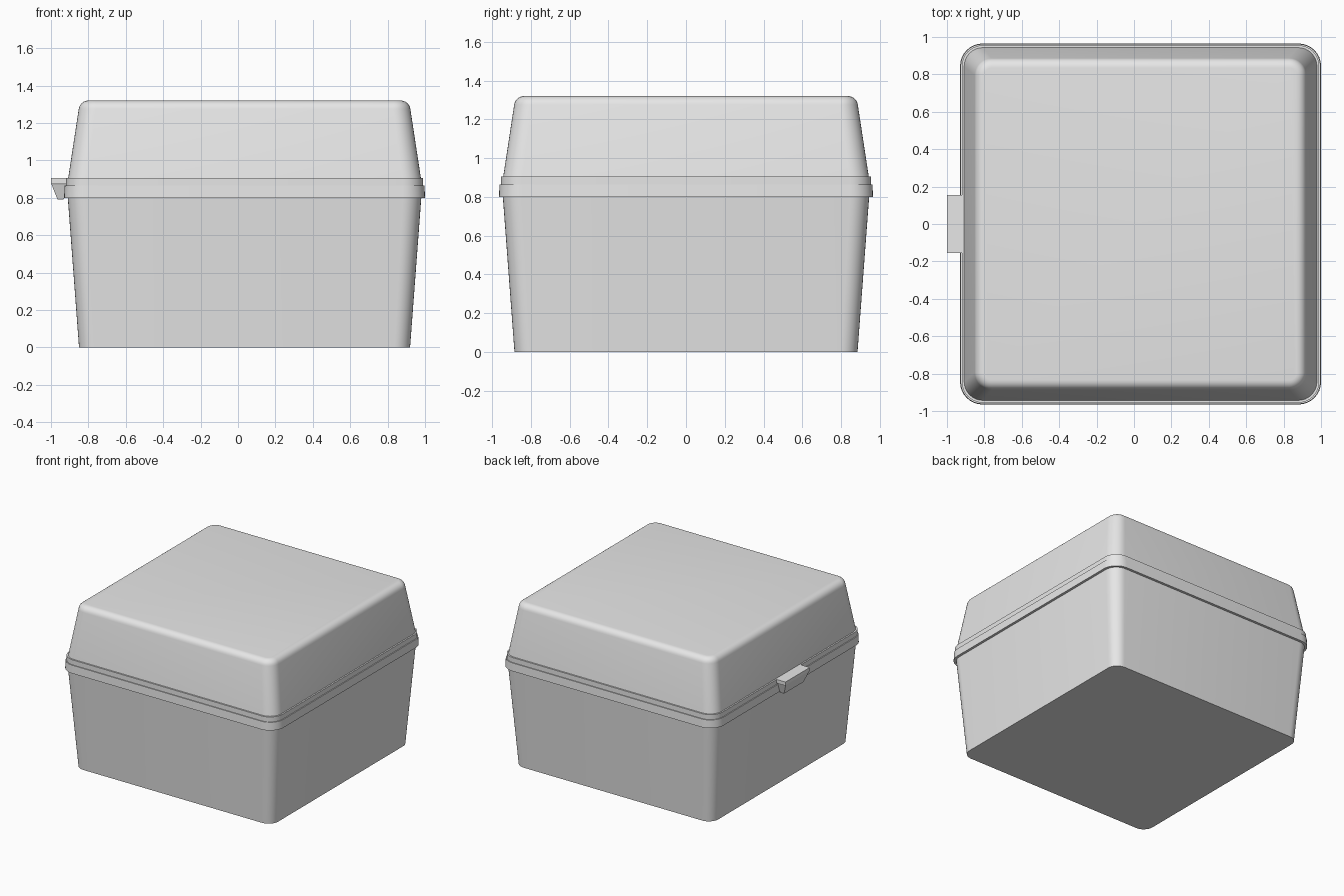
import bpy, bmesh
from math import cos, sin, pi, radians

if "Cube" in bpy.data.objects:
    bpy.data.objects.remove(bpy.data.objects["Cube"])

CENTRE_X = 0.035

# One plain grey plastic
grey = bpy.data.materials.new("grey_plastic")
grey.use_nodes = True
grey.diffuse_color = (0.8, 0.8, 0.8, 1)
grey.node_tree.nodes["Principled BSDF"].inputs["Base Color"].default_value = (0.8, 0.8, 0.8, 1)


def rounded_square(half, radius, z, steps=8):
    """Points of a square with rounded corners, anticlockwise."""
    points = []
    for corner in range(4):
        middle = pi / 4 + corner * pi / 2
        sx = 1 if cos(middle) > 0 else -1
        sy = 1 if sin(middle) > 0 else -1
        for i in range(steps + 1):
            a = corner * pi / 2 + i / steps * pi / 2
            points.append((CENTRE_X + sx * (half - radius) + radius * cos(a),
                           sy * (half - radius) + radius * sin(a), z))
    return points


def loft(name, loops, smooth=True):
    """Skin a stack of point loops and cap both ends."""
    bm = bmesh.new()
    rings = [[bm.verts.new(p) for p in loop] for loop in loops]
    n = len(rings[0])
    for low, high in zip(rings, rings[1:]):
        for i in range(n):
            j = (i + 1) % n
            bm.faces.new((low[i], low[j], high[j], high[i]))
    bm.faces.new(rings[0][::-1])
    bm.faces.new(rings[-1])
    bmesh.ops.recalc_face_normals(bm, faces=bm.faces)
    mesh = bpy.data.meshes.new(name)
    bm.to_mesh(mesh)
    bm.free()
    mesh.materials.append(grey)
    obj = bpy.data.objects.new(name, mesh)
    bpy.context.collection.objects.link(obj)
    if smooth:
        bpy.ops.object.select_all(action="DESELECT")
        obj.select_set(True)
        bpy.context.view_layer.objects.active = obj
        bpy.ops.object.shade_smooth_by_angle(angle=radians(35))
    return obj


# Tapered lower box with its overhanging rim
base = [(0.885, 0.085, 0), (0.945, 0.10, 0.80), (0.965, 0.12, 0.80), (0.962, 0.117, 0.865)]
loft("base", [rounded_square(*ring) for ring in base])

# Lid: slim rim, tapered wall, then a rounded top edge
lid = [(0.955, 0.11, 0.86), (0.955, 0.11, 0.905), (0.943, 0.10, 0.905)]
EDGE = 0.052
for i in range(7):
    a = radians(8 + 82 * i / 6)
    half = 0.835 + EDGE * cos(a)
    lid.append((half, 0.04 + EDGE * cos(a), 1.268 + EDGE * sin(a)))
loft("lid", [rounded_square(*ring) for ring in lid])

# Latch: thumb tab on the right side, with a wedge tapering down below it
def rectangle(x0, x1, half_y, z):
    return [(x0, -half_y, z), (x1, -half_y, z), (x1, half_y, z), (x0, half_y, z)]

loft("latch", [rectangle(-0.965, -0.932, 0.125, 0.79),
               rectangle(-0.997, -0.92, 0.15, 0.872),
               rectangle(-1.0, -0.91, 0.155, 0.88),
               rectangle(-1.0, -0.91, 0.155, 0.905)], smooth=False)
